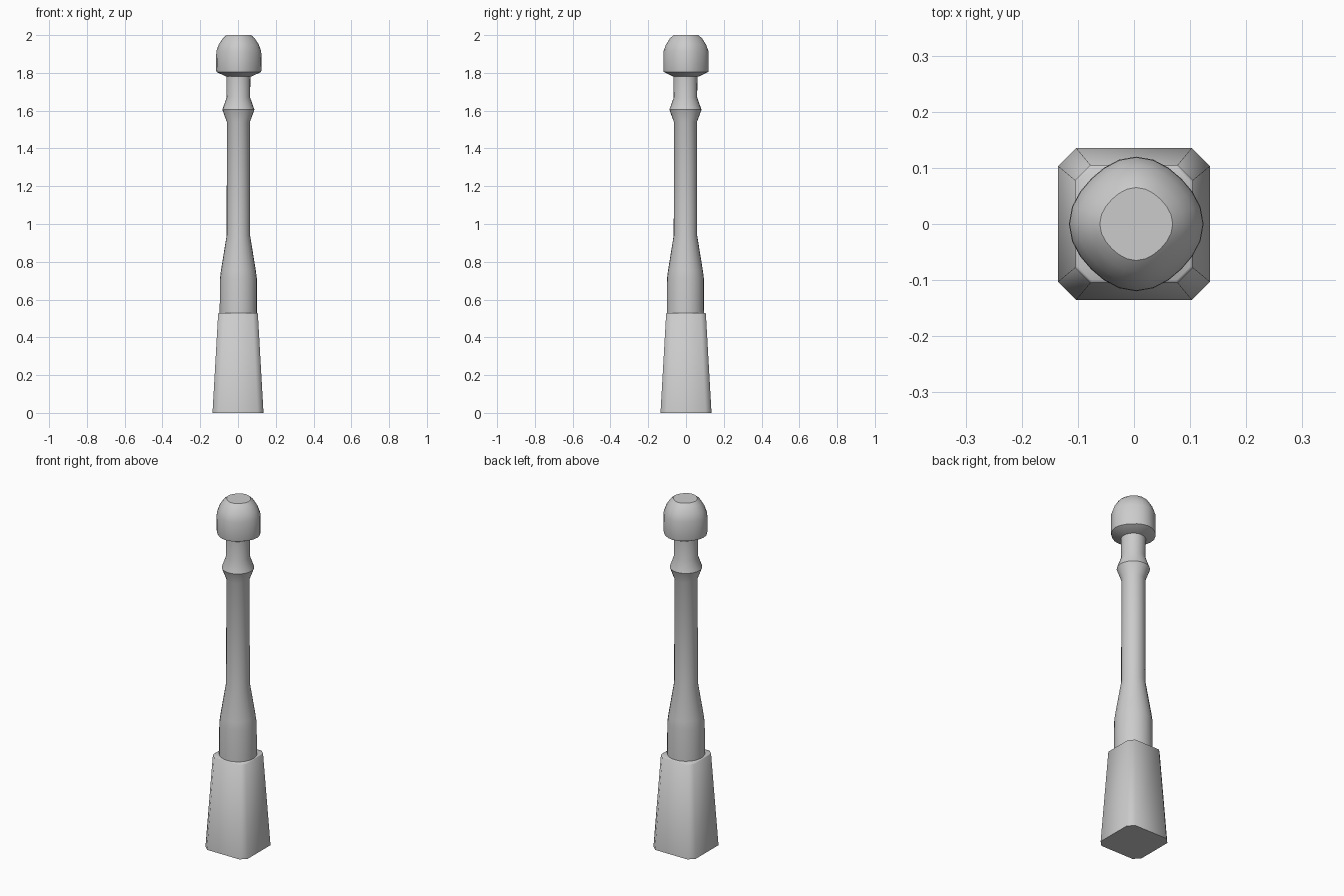
import bpy, bmesh, math

if "Cube" in bpy.data.objects:
    bpy.data.objects.remove(bpy.data.objects["Cube"])


def loft(name, rings, angle=30):
    """Skin a stack of equal-length rings and cap both ends."""
    bm = bmesh.new()
    loops = [[bm.verts.new(p) for p in ring] for ring in rings]
    n = len(loops[0])
    for a, b in zip(loops, loops[1:]):
        for i in range(n):
            j = (i + 1) % n
            bm.faces.new((a[i], a[j], b[j], b[i]))
    bm.faces.new(loops[0][::-1])
    bm.faces.new(loops[-1])
    mesh = bpy.data.meshes.new(name)
    bm.to_mesh(mesh)
    bm.free()
    ob = bpy.data.objects.new(name, mesh)
    bpy.context.collection.objects.link(ob)
    bpy.ops.object.select_all(action='DESELECT')
    ob.select_set(True)
    bpy.context.view_layer.objects.active = ob
    bpy.ops.object.shade_smooth_by_angle(angle=math.radians(angle))
    return ob


def chamfered_square(h, c, z):
    k = h - c
    return [(h, -k, z), (h, k, z), (k, h, z), (-k, h, z),
            (-h, k, z), (-h, -k, z), (-k, -h, z), (k, -h, z)]


def round_ring(r, z, cx=0.0, cy=0.0, flat=0.0, n=24):
    # flat pulls the diagonals in slightly
    pts = []
    for i in range(n):
        a = 2 * math.pi * i / n
        q = r * (1 - flat * math.sin(2 * a) ** 2)
        pts.append((cx + q * math.cos(a), cy + q * math.sin(a), z))
    return pts


# tapered square base with clipped corners
loft("base", [chamfered_square(h, c, z) for h, c, z in (
    (0.135, 0.032, 0), (0.105, 0.027, 0.527), (0.101, 0.026, 0.53))], 50)

# turned shaft with flared foot and collar
shaft = [(0.099, 0.50), (0.098, 0.71), (0.092, 0.755), (0.062, 0.94),
         (0.061, 1.54), (0.085, 1.605), (0.062, 1.67), (0.064, 1.80)]
loft("shaft", [round_ring(r, z, 0.002, -0.003) for r, z in shaft])

# domed knob on top
knob = [(0.066, 1.78), (0.118, 1.805), (0.120, 1.815), (0.119, 1.915),
        (0.106, 1.95), (0.085, 1.983), (0.065, 2.0)]
loft("knob", [round_ring(r, z, 0.004, 0, 0.05) for r, z in knob], 40)
